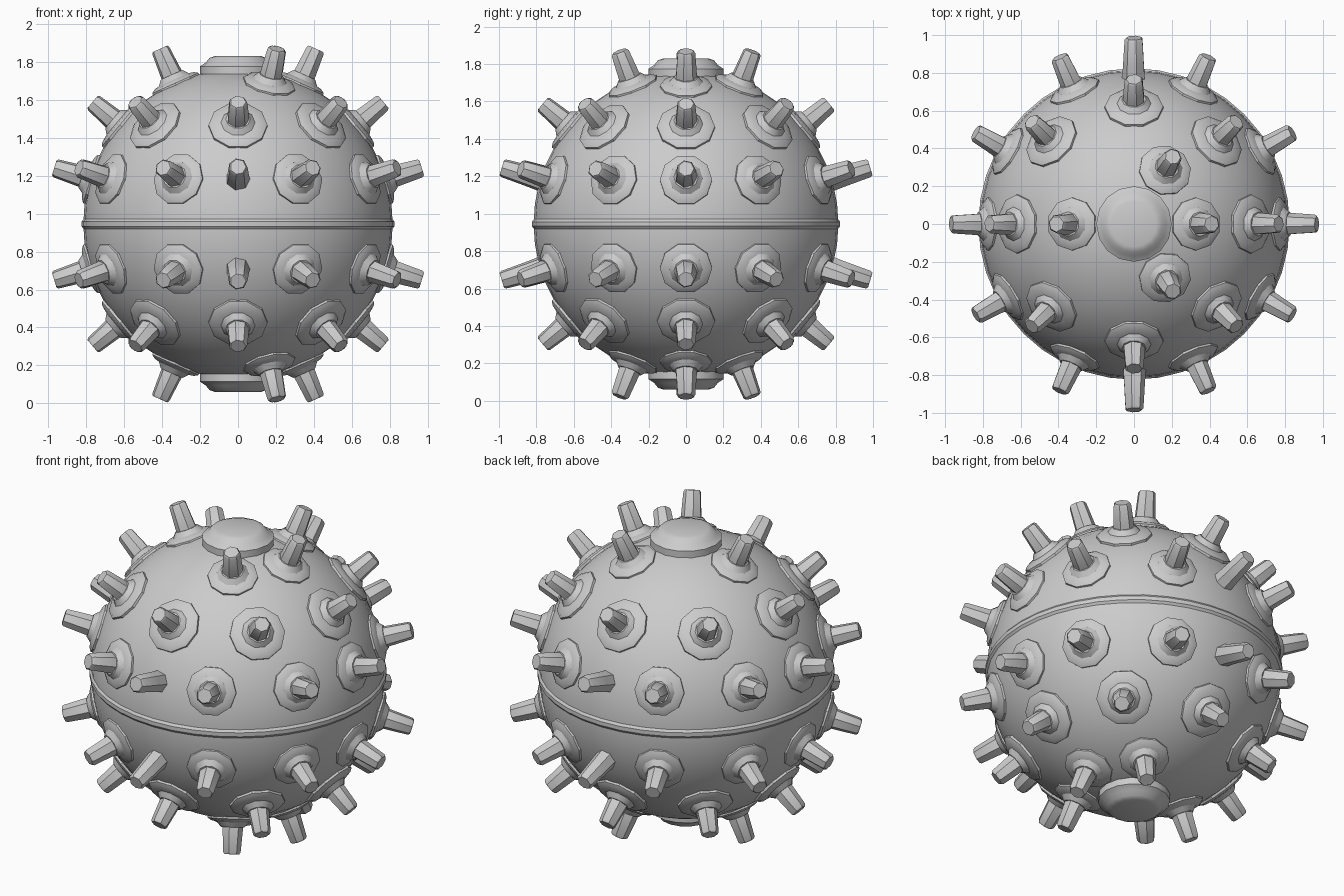
import bpy, bmesh, math
from mathutils import Vector

if "Cube" in bpy.data.objects:
    bpy.data.objects.remove(bpy.data.objects["Cube"])

CENTRE = Vector((0, 0, 0.945))
R = 0.815


def lathe(name, profile, sides, direction, angle=35):
    """Revolve (radius, distance) points around an axis from the hull centre."""
    bm = bmesh.new()
    rings = []
    for r, h in profile:
        rings.append([bm.verts.new((r * math.cos(2 * math.pi * i / sides),
                                    r * math.sin(2 * math.pi * i / sides), h))
                      for i in range(sides)])
    for a, b in zip(rings, rings[1:]):
        for i in range(sides):
            j = (i + 1) % sides
            bm.faces.new((a[i], a[j], b[j], b[i]))
    bm.faces.new(rings[0][::-1])
    bm.faces.new(rings[-1])
    bmesh.ops.recalc_face_normals(bm, faces=bm.faces)
    me = bpy.data.meshes.new(name)
    bm.to_mesh(me)
    bm.free()
    ob = bpy.data.objects.new(name, me)
    bpy.context.collection.objects.link(ob)
    ob.location = CENTRE
    ob.rotation_euler = direction.to_track_quat('Z', 'Y').to_euler()
    smooth(ob, angle)
    return ob


def smooth(ob, angle):
    bpy.ops.object.select_all(action='DESELECT')
    ob.select_set(True)
    bpy.context.view_layer.objects.active = ob
    bpy.ops.object.shade_smooth_by_angle(angle=math.radians(angle))


def horn(name, azimuth, elevation, plate=0.145, tip=1.01):
    """Contact horn: round base plate, conical collar and stubby pin."""
    az, el = math.radians(azimuth), math.radians(elevation)
    d = Vector((math.cos(az) * math.cos(el), math.sin(az) * math.cos(el), math.sin(el)))
    if plate:
        lathe(name + "_plate", [(plate, 0.77), (plate, 0.812), (plate - 0.02, 0.825),
                                (0.09, 0.832), (0.065, 0.86)], 10, d)
    lathe(name + "_pin", [(0.065, 0.78), (0.058, 0.88), (0.05, tip - 0.01), (0.042, tip)], 7, d)


# Hull sphere
bpy.ops.mesh.primitive_uv_sphere_add(segments=40, ring_count=24, radius=R, location=CENTRE)
hull = bpy.context.object
hull.name = "hull"
smooth(hull, 35)

# Slim weld seam around the equator
lathe("equator_seam", [(0.81, -0.03), (0.824, -0.012), (0.824, 0.012), (0.81, 0.03)],
      40, Vector((0, 0, 1)))

# Horn rings, mirrored above and below the equator
for side, s in (("upper", 1), ("lower", -1)):
    for az in (0, 30, 66, 90, 114, 150, 180, 210, 246, 270, 294, 330):
        on_y = az in (90, 270)
        horn(f"{side}_outer_horn", az, 17 * s, 0 if on_y else 0.14, 1.03 if on_y else 1.012)
    for k in range(8):
        horn(f"{side}_middle_horn", 45 * k, 40 * s, 0.155, 1.0)
    for az in (0, 60, 180, 300):
        horn(f"{side}_inner_horn", az, 66 * s, 0.14, 1.01)
    # Polar hatch
    lathe(f"{side}_hatch", [(0.2, 0.76), (0.2, 0.83), (0.17, 0.85), (0.15, 0.875), (0.12, 0.885)],
          16, Vector((0, 0, s)))
